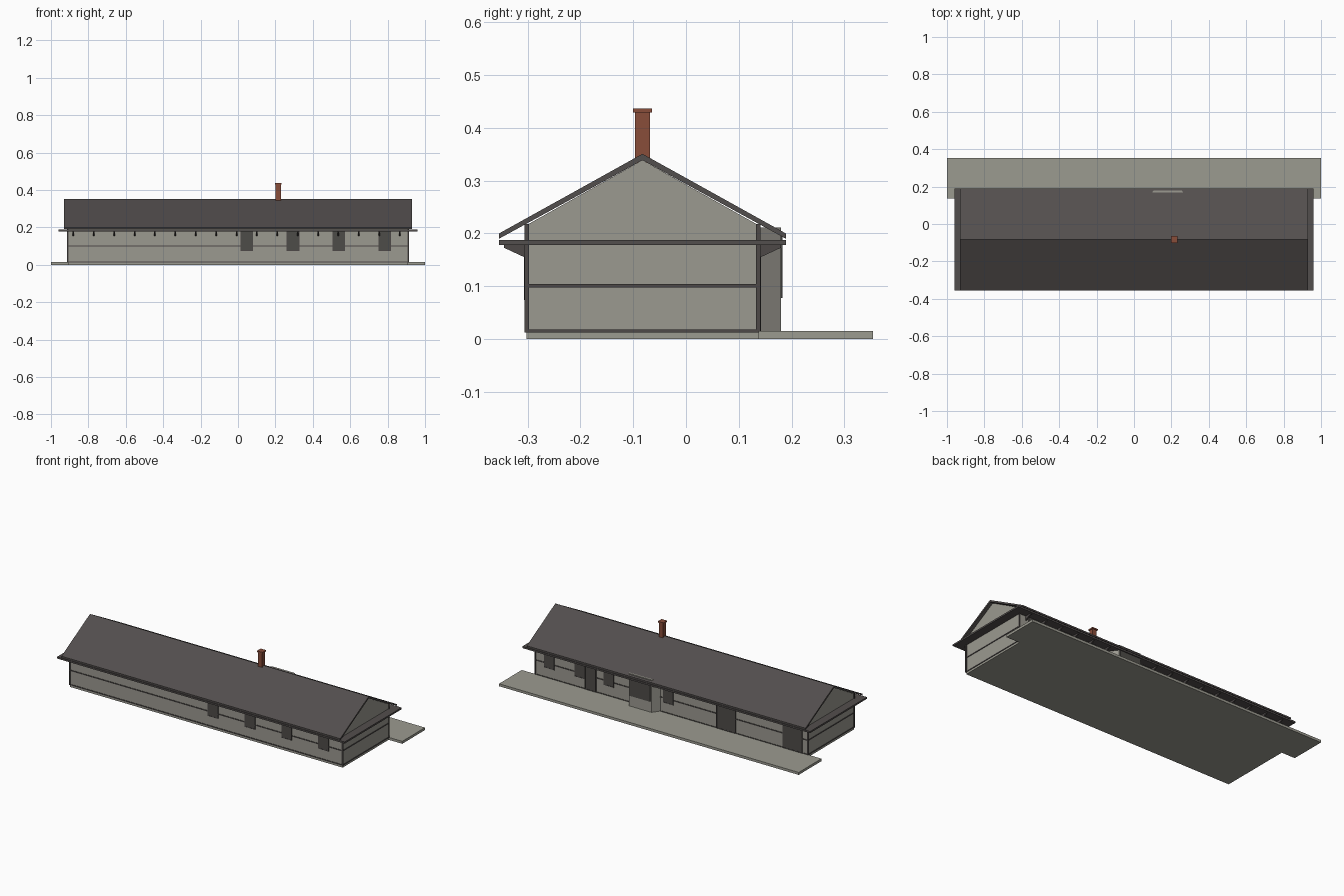
import bpy, bmesh
from mathutils import Vector

cube = bpy.data.objects.get("Cube")
if cube:
    bpy.data.objects.remove(cube, do_unlink=True)


def material(name, rgb):
    m = bpy.data.materials.new(name)
    m.use_nodes = True
    m.diffuse_color = (*rgb, 1)
    m.node_tree.nodes["Principled BSDF"].inputs["Base Color"].default_value = (*rgb, 1)
    return m


PLASTER = material("warm_grey_plaster", (0.33, 0.32, 0.28))
CONCRETE = material("pale_concrete", (0.33, 0.325, 0.28))
SLATE = material("dark_slate", (0.086, 0.077, 0.075))
TIMBER = material("dark_timber", (0.074, 0.066, 0.064))
GLASS = material("dark_glass", (0.076, 0.072, 0.066))
BRICK = material("red_brick", (0.25, 0.074, 0.042))


def prism(name, profile, axis, start, end, mat):
    """Extrude a flat outline along x (outline in y, z) or z (outline in x, y)."""
    bm = bmesh.new()
    place = (lambda a, b: (start, a, b)) if axis == "x" else (lambda a, b: (a, b, start))
    face = bm.faces.new([bm.verts.new(place(a, b)) for a, b in profile])
    side = Vector((1, 0, 0)) if axis == "x" else Vector((0, 0, 1))
    out = bmesh.ops.extrude_face_region(bm, geom=[face])
    moved = [v for v in out["geom"] if isinstance(v, bmesh.types.BMVert)]
    bmesh.ops.translate(bm, verts=moved, vec=side * (end - start))
    bmesh.ops.recalc_face_normals(bm, faces=bm.faces)
    mesh = bpy.data.meshes.new(name)
    bm.to_mesh(mesh)
    bm.free()
    mesh.materials.append(mat)
    obj = bpy.data.objects.new(name, mesh)
    bpy.context.collection.objects.link(obj)
    return obj


def box(name, x, y, z, mat):
    outline = [(x[0], y[0]), (x[1], y[0]), (x[1], y[1]), (x[0], y[1])]
    return prism(name, outline, "z", z[0], z[1], mat)


# Main dimensions
FRONT, BACK, END = -0.302, 0.137, 0.91
MID = (FRONT + BACK) / 2
EAVE, SOFFIT = 0.272, 0.178

# Ground slabs
box("plinth", (-END, END), (FRONT, BACK), (0, 0.012), CONCRETE)
box("platform", (-1, 1), (BACK, 0.354), (0, 0.015), CONCRETE)

# Walls with gables
prism("walls", [(FRONT, 0.012), (BACK, 0.012), (BACK, 0.216), (MID, 0.339), (FRONT, 0.216)],
      "x", -END, END, PLASTER)

# Roof slopes and the flat eaves slab
prism("roof", [(MID - EAVE, 0.19), (MID - EAVE, 0.2), (MID, 0.351), (MID + EAVE, 0.2),
               (MID + EAVE, 0.19), (MID, 0.339)], "x", -0.93, 0.93, SLATE)
box("eaves_slab", (-0.96, 0.96), (MID - EAVE, MID + EAVE), (SOFFIT, 0.188), SLATE)

# Timber rails around the walls
T = 0.003
for label, low, high in (("sill", 0.012, 0.018), ("middle", 0.098, 0.104)):
    for side, y in (("front", FRONT - T), ("back", BACK)):
        box(f"{side}_{label}_rail", (-END, END), (y, y + T), (low, high), TIMBER)
    for side, x in (("right", END), ("left", -END - T)):
        box(f"{side}_{label}_rail", (x, x + T), (FRONT, BACK), (low, high), TIMBER)

# Corner posts
for x in (-END, END):
    for y in (FRONT, BACK):
        box("corner_post", (x - 0.004, x + 0.004), (y - 0.004, y + 0.004), (0.012, 0.218), TIMBER)

# Eaves brackets
for i in range(17):
    x = -0.88 + 0.109 * i
    for name, wall, out in (("front_bracket", FRONT, -1), ("back_bracket", BACK, 1)):
        if out > 0 and 0.08 < x < 0.28:
            continue
        prism(name, [(wall, SOFFIT), (wall + out * 0.043, SOFFIT),
                     (wall + out * 0.043, 0.173), (wall, 0.153)],
              "x", x - 0.004, x + 0.004, TIMBER)


def opening(name, x, width, y, out, bottom):
    """Dark pane with slim jambs and a sill, set on a wall facing out."""
    near, far = sorted((y, y + out * 0.004))
    box(name + "_pane", (x, x + width), (near, far), (bottom, SOFFIT), GLASS)
    near, far = sorted((y, y + out * 0.005))
    for edge in (x, x + width - 0.004):
        box(name + "_jamb", (edge, edge + 0.004), (near, far), (bottom, SOFFIT), TIMBER)
    box(name + "_sill", (x, x + width), (near, far), (bottom, bottom + 0.004), TIMBER)


for x in (0.013, 0.26, 0.505, 0.75):
    opening("front_window", x, 0.068, FRONT, -1, 0.074)
for x in (0.78, 0.577, 0.383, -0.013):
    opening("back_window", x, 0.068, BACK, 1, 0.074)
for x, width in ((0.503, 0.074), (-0.43, 0.13), (-0.872, 0.13)):
    opening("back_door", x, width, BACK, 1, 0.015)

# Splayed bay, its top breaking through the roof
prism("bay", [(0.074, BACK), (0.105, 0.18), (0.255, 0.18), (0.286, BACK)],
      "z", 0.012, 0.211, PLASTER)
box("bay_window", (0.112, 0.248), (0.18, 0.183), (0.078, 0.2), GLASS)

# Chimney
CX = 0.215
box("chimney_shaft", (CX - 0.014, CX + 0.014), (MID - 0.014, MID + 0.014), (0.32, 0.43), BRICK)
box("chimney_cap", (CX - 0.018, CX + 0.018), (MID - 0.018, MID + 0.018), (0.429, 0.437), BRICK)
